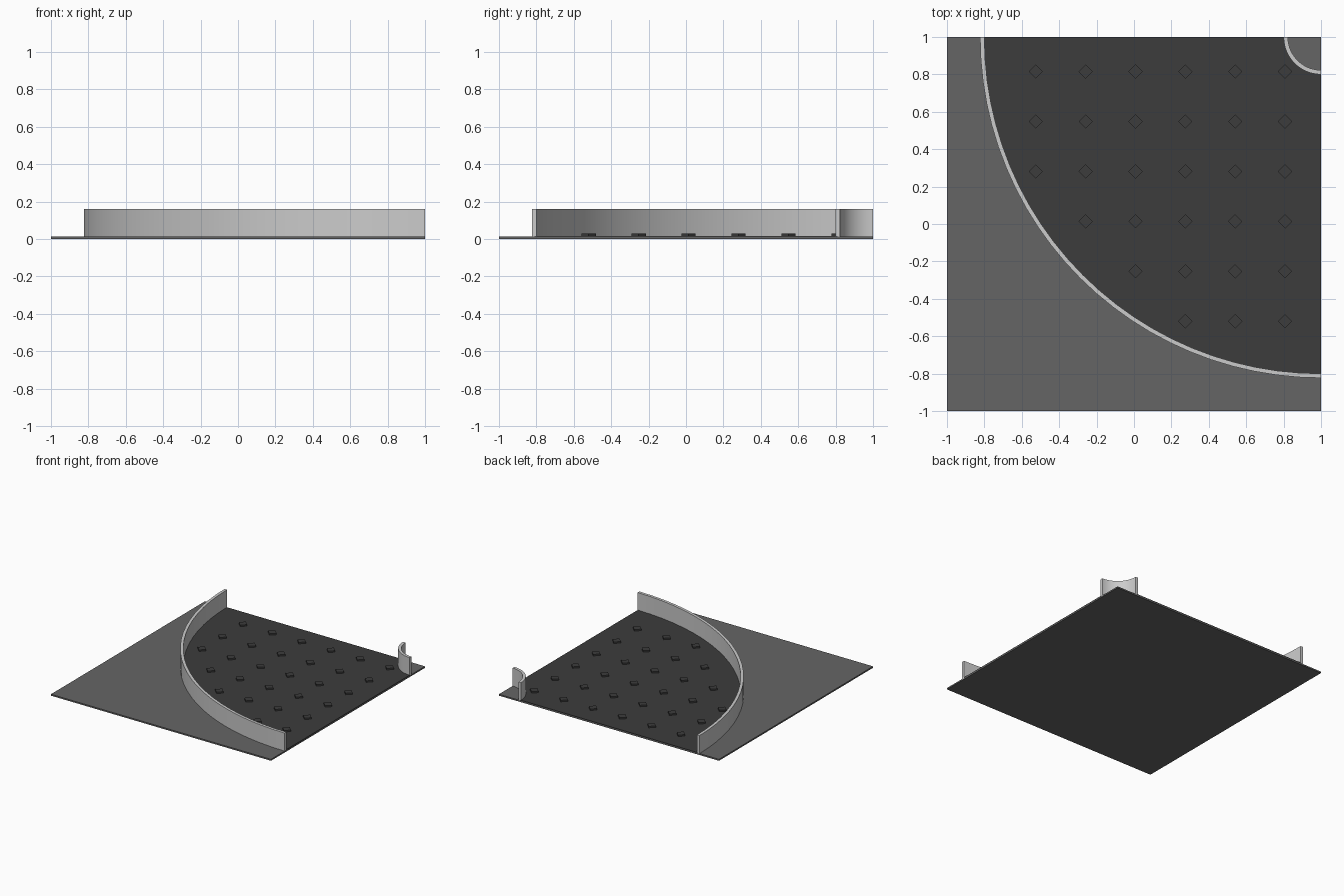
import bpy, bmesh
from math import sin, cos, pi, hypot

if "Cube" in bpy.data.objects:
    bpy.data.objects.remove(bpy.data.objects["Cube"])

CORNER = (1.0, 1.0)      # centre of the bend
BASE_TOP, ROAD_TOP, STUD_TOP, WALL_TOP = 0.012, 0.016, 0.028, 0.16


def material(name, v):
    m = bpy.data.materials.new(name)
    m.diffuse_color = (v, v, v, 1)
    m.use_nodes = True
    m.node_tree.nodes["Principled BSDF"].inputs["Base Color"].default_value = m.diffuse_color
    return m


def finish(name, bm, mat=None, smooth=False):
    bmesh.ops.recalc_face_normals(bm, faces=bm.faces)
    me = bpy.data.meshes.new(name)
    bm.to_mesh(me)
    bm.free()
    ob = bpy.data.objects.new(name, me)
    bpy.context.collection.objects.link(ob)
    if mat:
        me.materials.append(mat)
    if smooth:
        bpy.ops.object.select_all(action='DESELECT')
        ob.select_set(True)
        bpy.context.view_layer.objects.active = ob
        bpy.ops.object.shade_smooth_by_angle()
    return ob


def arc_band(name, r0, r1, z0, z1, mat=None, n=24):
    """Quarter ring around the corner with a rectangular section."""
    bm = bmesh.new()
    rings = []
    for i in range(n + 1):
        a = pi + i / n * pi / 2
        rings.append([bm.verts.new((CORNER[0] + r * cos(a), CORNER[1] + r * sin(a), z))
                      for r, z in ((r0, z0), (r1, z0), (r1, z1), (r0, z1))])
    for p, q in zip(rings, rings[1:]):
        for j in range(4):
            k = (j + 1) % 4
            bm.faces.new((p[j], p[k], q[k], q[j]))
    bm.faces.new(rings[0])
    bm.faces.new(rings[-1])
    return finish(name, bm, mat, True)


grey = material("base_grey", 0.13)
dark = material("road_dark", 0.045)

# Square base plate
bm = bmesh.new()
bmesh.ops.create_cube(bm, size=1)
for v in bm.verts:
    v.co = (v.co.x * 2, v.co.y * 2, (v.co.z + 0.5) * BASE_TOP)
finish("base_plate", bm, grey)

# Curved road and its two side walls
arc_band("road", 0.19, 1.81, BASE_TOP - 0.004, ROAD_TOP, dark)
arc_band("outer_wall", 1.80, 1.823, BASE_TOP - 0.004, WALL_TOP)
arc_band("inner_wall", 0.177, 0.20, BASE_TOP - 0.004, WALL_TOP)

# Diamond studs on a regular grid, only where they fit on the road
bm = bmesh.new()
for i in range(6):
    for j in range(6):
        x, y = -0.525 + i * 0.2665, -0.52 + j * 0.267
        if hypot(x - CORNER[0], y - CORNER[1]) > 1.75:
            continue
        r = 0.038
        z0 = ROAD_TOP - 0.004
        low = [bm.verts.new((x + r * cos(k * pi / 2), y + r * sin(k * pi / 2), z0)) for k in range(4)]
        top = [bm.verts.new((v.co.x, v.co.y, STUD_TOP)) for v in low]
        bm.faces.new(low)
        bm.faces.new(top)
        for k in range(4):
            n = (k + 1) % 4
            bm.faces.new((low[k], low[n], top[n], top[k]))
finish("road_studs", bm, dark)
